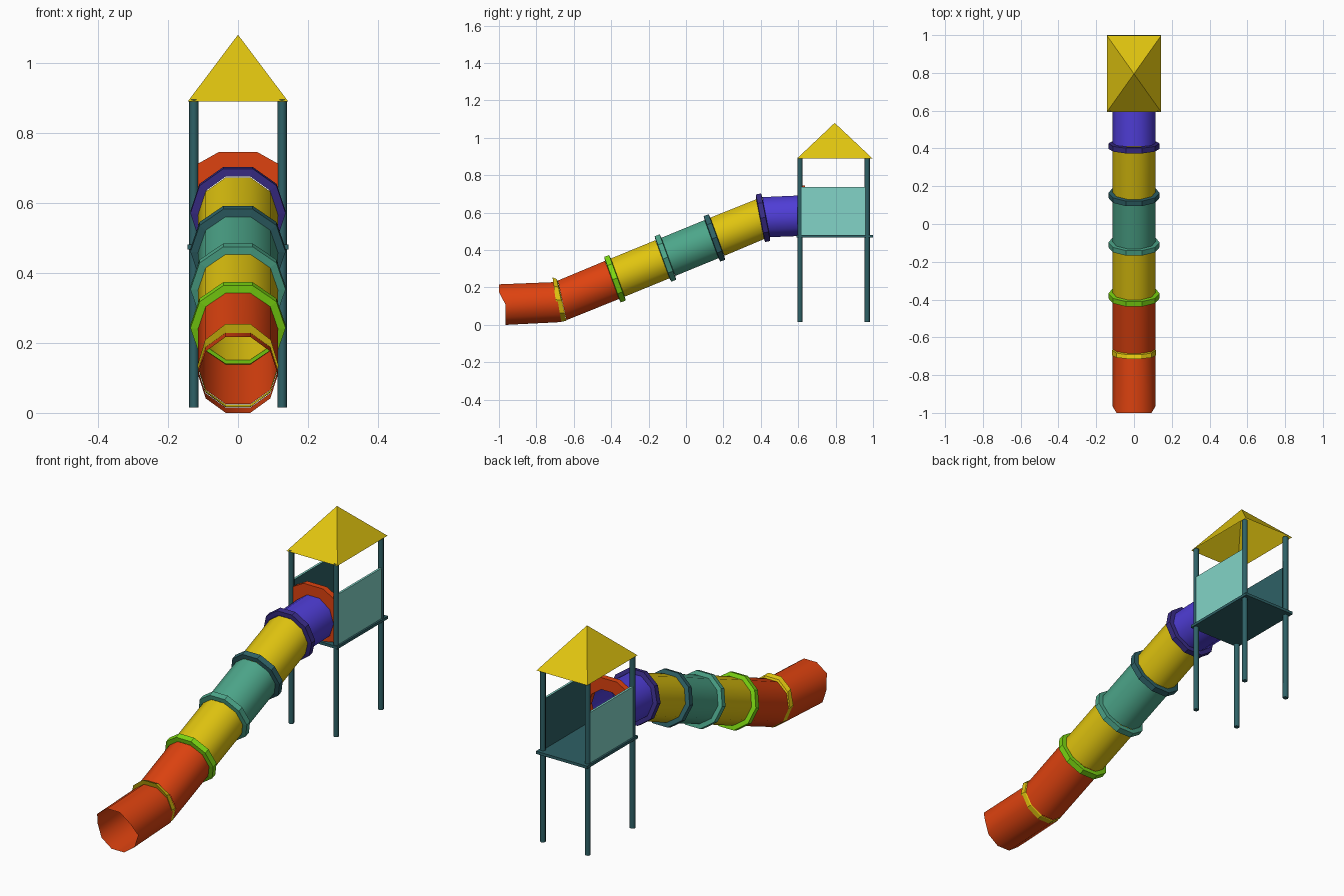
import bpy, bmesh, math

if "Cube" in bpy.data.objects:
    bpy.data.objects.remove(bpy.data.objects["Cube"])

# ---------- materials ----------
def mat(name, *srgb):
    m = bpy.data.materials.new(name)
    lin = [c / 12.92 if c < 0.04 else ((c + 0.055) / 1.055) ** 2.4 for c in srgb]
    m.diffuse_color = (*lin, 1)
    m.use_nodes = True
    m.node_tree.nodes["Principled BSDF"].inputs["Base Color"].default_value = m.diffuse_color
    return m

ORANGE = mat("orange", 0.87, 0.26, 0.06)
YELLOW = mat("yellow", 0.88, 0.77, 0.06)
VIOLET = mat("violet", 0.31, 0.24, 0.84)
INDIGO = mat("dark_violet", 0.22, 0.17, 0.52)
GREEN = mat("sea_green", 0.30, 0.65, 0.54)
TEAL = mat("dark_teal", 0.18, 0.38, 0.40)
LIME = mat("lime", 0.49, 0.85, 0.07)
MINT = mat("mint", 0.51, 0.83, 0.78)

# ---------- helpers ----------
def finish(name, bm, mats, smooth=False):
    bmesh.ops.recalc_face_normals(bm, faces=bm.faces)
    for f in bm.faces:
        f.smooth = smooth
    me = bpy.data.meshes.new(name)
    bm.to_mesh(me)
    bm.free()
    for m in mats:
        me.materials.append(m)
    ob = bpy.data.objects.new(name, me)
    bpy.context.collection.objects.link(ob)
    return ob

def section(y, z, tilt=0, r=0.114, rx=None):
    """Ten-sided cross-section, leaning back by tilt degrees."""
    t, rx = math.radians(tilt), rx or r
    pts = []
    for i in range(10):
        a = math.tau * i / 10
        s = r * math.sin(a)
        pts.append((rx * math.cos(a), y - s * math.sin(t), z + s * math.cos(t)))
    return pts

def loft(name, loops, m, smooth=False, closed=False):
    bm = bmesh.new()
    rows = [[bm.verts.new(p) for p in loop] for loop in loops]
    n = len(loops[0])
    pairs = list(zip(rows, rows[1:])) + ([(rows[-1], rows[0])] if closed else [])
    for a, b in pairs:
        for i in range(n):
            j = (i + 1) % n
            bm.faces.new((a[i], a[j], b[j], b[i]))
    return finish(name, bm, [m], smooth)

def box(name, x0, x1, y0, y1, z0, z1, mats):
    bm = bmesh.new()
    bmesh.ops.create_cube(bm, size=1)
    for v in bm.verts:
        v.co = ((x0, x1)[v.co.x > 0], (y0, y1)[v.co.y > 0], (z0, z1)[v.co.z > 0])
    return finish(name, bm, mats)

def ring(name, y, z, tilt, m):
    """Hollow collar joining two tube pieces."""
    t = math.radians(tilt)
    prof = [(-0.017, 0.113), (-0.014, 0.136), (0.014, 0.136), (0.017, 0.113)]
    loft(name, [section(y + d * math.cos(t), z + d * math.sin(t), tilt, r)
                for d, r in prof], m)

# ---------- slide tube ----------
SL = 22
def on_slope(y):
    return (y, 0.130 + (y + 0.665) * 0.41)

# exit piece: upper lip reaches further forward than the lower one
lip = [(x, -1.0 if z > 0.15 else -0.965, z) for x, y, z in section(-1, 0.1085)]
loft("exit_tube", [lip, section(-0.685, 0.122, 10, 0.114)], ORANGE, True)
loft("bend_ring", [section(-0.690, 0.122, 8, 0.112), section(-0.697, 0.135, 8, 0.126, 0.116),
                   section(-0.668, 0.133, 12, 0.121, 0.116), section(-0.662, 0.128, 12, 0.112)], YELLOW)

joints = [-0.38, -0.11, 0.152]
tubes = [("lower_tube", ORANGE), ("yellow_lower_tube", YELLOW),
         ("green_tube", GREEN), ("yellow_upper_tube", YELLOW)]
stops = [-0.675] + joints + [0.412]
for i, (name, m) in enumerate(tubes):
    a, b = stops[i] + 0.013, stops[i + 1] - 0.013
    loft(name, [section(*on_slope(a), 12 if i == 0 else SL),
                section(*on_slope(b), 11 if i == 3 else SL)], m, True)
for name, y, m in zip(("lime_ring", "green_ring", "teal_ring"), joints, (LIME, GREEN, TEAL)):
    ring(name, *on_slope(y), 20, m)
ring("violet_ring", 0.412, 0.573, 11, INDIGO)
loft("entry_tube", [section(0.426, 0.576, 9), section(0.615, 0.584)], VIOLET, True)

# ---------- entry frame: plate with a ten-sided hole ----------
half = [(0.114, 0.583), (0.114, 0.712), (0.055, 0.745)]
outer = half + [(-x, z) for x, z in reversed(half)]
outer += [(-0.114, 0.490), (-0.04, 0.476), (0.04, 0.476), (0.114, 0.490)]
hole = [(x, z) for x, _, z in section(0, 0.584, 0, 0.106)]
loft("entry_frame", [[(x, y, z) for x, z in lp] for lp, y in
                     ((hole, 0.605), (outer, 0.605), (outer, 0.635), (hole, 0.635))],
     ORANGE, closed=True)

# ---------- tower ----------
box("platform", -0.144, 0.144, 0.592, 1.0, 0.467, 0.481, [TEAL])
for sx, side in ((-1, "left"), (1, "right")):
    for y, end in ((0.609, "front"), (0.969, "back")):
        bm = bmesh.new()
        bmesh.ops.create_cone(bm, cap_ends=True, segments=8, radius1=0.0135, radius2=0.0135, depth=0.88)
        bmesh.ops.translate(bm, verts=bm.verts, vec=(sx * 0.126, y, 0.455))
        ob = finish(f"{end}_{side}_post", bm, [TEAL], True)
        for f in ob.data.polygons:
            f.use_smooth = abs(f.normal.z) < 0.5
    # side panel: mint outside, dark teal inside
    xs = sorted((sx * 0.124, sx * 0.135))
    ob = box(f"{side}_panel", *xs, 0.617, 0.977, 0.481, 0.737, [MINT, TEAL])
    for f in ob.data.polygons:
        f.material_index = int(f.normal.x * sx < -0.5)

# ---------- hollow roof ----------
bm = bmesh.new()
base = [bm.verts.new((x, y, 0.89)) for x, y in
        ((-0.143, 0.594), (0.143, 0.594), (0.143, 0.997), (-0.143, 0.997))]
top = bm.verts.new((0, 0.795, 1.08))
for i in range(4):
    bm.faces.new((base[i], base[(i + 1) % 4], top))
finish("roof", bm, [YELLOW])
